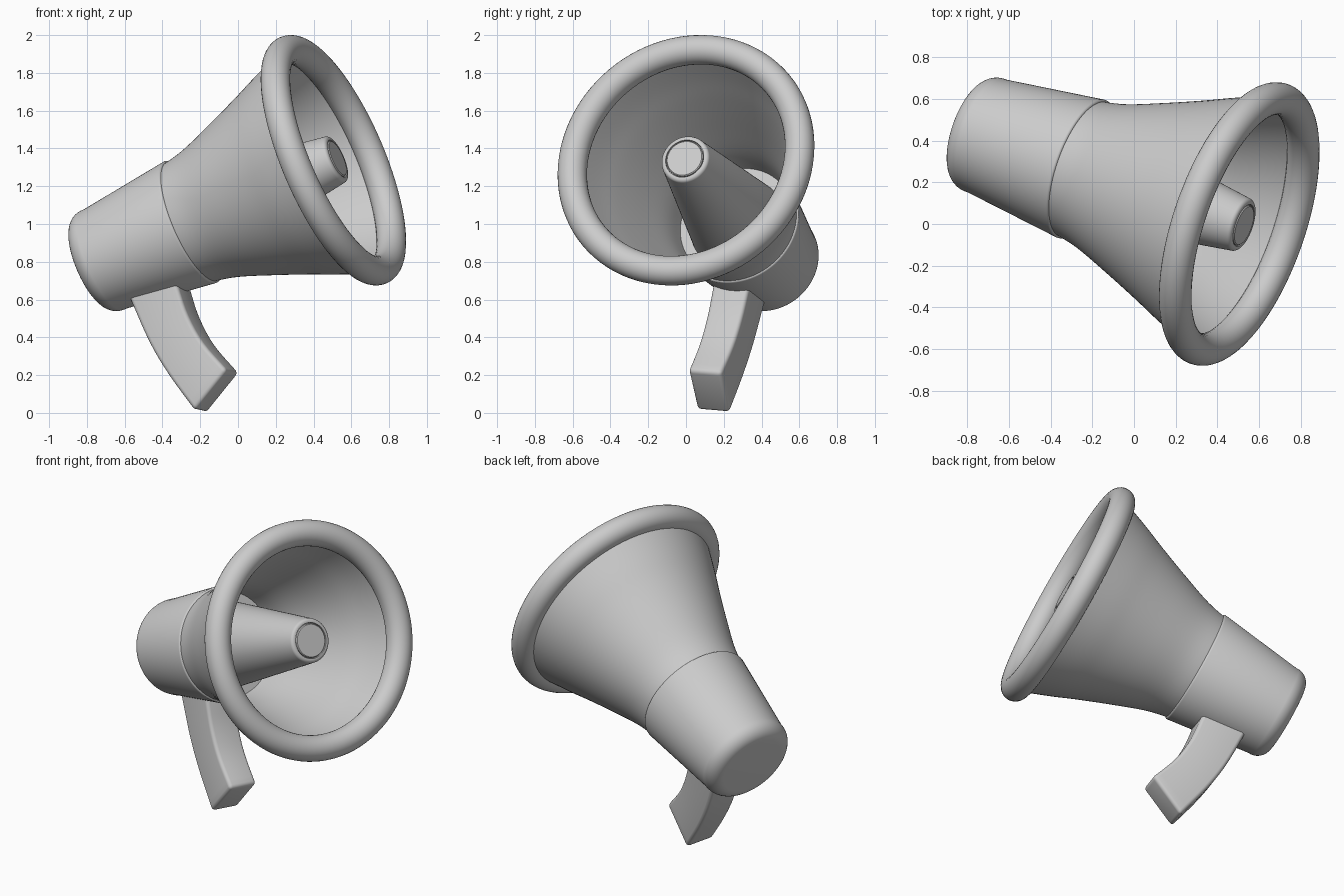
import bpy, bmesh
from math import sin, cos, pi, radians
from mathutils import Vector, Matrix

if "Cube" in bpy.data.objects:
    bpy.data.objects.remove(bpy.data.objects["Cube"])

# Local frame: x = horn axis (forward), y = side, z = up, origin at the rim centre
ORIGIN = Vector((0.505, 0.0, 1.3375))
FWD = Vector((0.874, -0.305, 0.378)).normalized()
SIDE = Vector((0.305, 0.874, 0)).normalized()
UP = FWD.cross(SIDE)
FRAME = Matrix.Translation(ORIGIN) @ Matrix((FWD, SIDE, UP)).transposed().to_4x4()
ROLL = Matrix.Rotation(-0.085, 4, 'X')


def finish(name, bm, angle=35, bevel=0):
    bmesh.ops.remove_doubles(bm, verts=bm.verts, dist=1e-5)
    bmesh.ops.recalc_face_normals(bm, faces=bm.faces)
    me = bpy.data.meshes.new(name)
    bm.to_mesh(me)
    bm.free()
    ob = bpy.data.objects.new(name, me)
    bpy.context.collection.objects.link(ob)
    ob.matrix_world = FRAME @ ROLL
    bpy.ops.object.select_all(action='DESELECT')
    ob.select_set(True)
    bpy.context.view_layer.objects.active = ob
    if bevel:
        m = ob.modifiers.new("bevel", 'BEVEL')
        m.width, m.segments, m.limit_method = bevel, 4, 'ANGLE'
        m.angle_limit = radians(40)
        bpy.ops.object.modifier_apply(modifier=m.name)
    bpy.ops.object.shade_smooth_by_angle(angle=radians(angle))
    return ob


def lathe(name, profile, closed=False, n=96):
    """Revolve (x, radius) points round the local x axis."""
    bm = bmesh.new()
    rings = [[bm.verts.new((x, r * cos(2 * pi * i / n), r * sin(2 * pi * i / n)))
              for i in range(n)] for x, r in profile]
    pairs = list(zip(rings, rings[1:]))
    if closed:
        pairs.append((rings[-1], rings[0]))
    for a, b in pairs:
        for i in range(n):
            j = (i + 1) % n
            bm.faces.new((a[i], a[j], b[j], b[i]))
    return finish(name, bm)


def arc(cx, cr, rad, a0, a1, n=8):
    return [(cx + rad * cos(radians(a0 + (a1 - a0) * i / n)),
             cr + rad * sin(radians(a0 + (a1 - a0) * i / n))) for i in range(n + 1)]


def smooth_path(pts, steps=5):
    """Catmull-Rom interpolation through 2D points."""
    p = [Vector(q) for q in pts]
    p = [2 * p[0] - p[1]] + p + [2 * p[-1] - p[-2]]
    out = []
    for a, b, c, d in zip(p, p[1:], p[2:], p[3:]):
        for k in range(steps):
            t = k / steps
            out.append(0.5 * (2 * b + (c - a) * t + (2 * a - 5 * b + 4 * c - d) * t * t
                              + (3 * b - a - 3 * c + d) * t ** 3))
    return [tuple(v) for v in out] + [tuple(pts[-1])]


# Rolled rim
lathe("rim", arc(0, 0.632, 0.078, 0, 360, 28)[:-1], closed=True)

# Flared horn, a thin shell
outer = smooth_path([(-0.9, 0.332), (-0.74, 0.366), (-0.545, 0.435),
                     (-0.35, 0.51), (-0.2, 0.572), (-0.02, 0.64)])
inner = [(x, r - 0.02) for x, r in reversed(outer)]
lathe("horn", outer + inner, closed=True)

# Rear housing with a small front lip and a rounded back edge
lathe("rear_housing", [(-0.885, 0), (-0.885, 0.325), (-0.86, 0.33)]
      + arc(-0.868, 0.337, 0.013, 0, 85, 4)
      + arc(-1.395, 0.198, 0.088, 83, 180, 10) + [(-1.483, 0)])

# Inner cone with rounded tip
lathe("inner_cone", [(-0.9, 0), (-0.9, 0.262)]
      + arc(0.003, 0.112, 0.021, 80, 0, 5)
      + [(0.024, 0.106), (0.012, 0.105), (0.012, 0)])
lathe("cone_cap", [(-0.02, 0), (-0.02, 0.101), (0.022, 0.101), (0.027, 0.096), (0.027, 0)])

# Curved pistol grip
front = smooth_path([(-1.01, -0.2), (-1.018, -0.33), (-1.02, -0.484),
                     (-0.992, -0.65), (-0.918, -0.838)], 4)
rear = smooth_path([(-1.292, -0.2), (-1.29, -0.3), (-1.272, -0.537),
                    (-1.231, -0.741), (-1.163, -0.968)], 4)
bm = bmesh.new()
sections = []
for i, (f, r) in enumerate(zip(front, rear)):
    w = 0.105 - 0.012 * i / (len(front) - 1)
    sections.append([bm.verts.new((x, y - 0.012, z))
                     for (x, z), y in ((f, -w), (f, w), (r, w), (r, -w))])
for a, b in zip(sections, sections[1:]):
    for i in range(4):
        j = (i + 1) % 4
        bm.faces.new((a[i], a[j], b[j], b[i]))
bm.faces.new(sections[0])
bm.faces.new(sections[-1])
finish("handle", bm, 40, 0.03)
